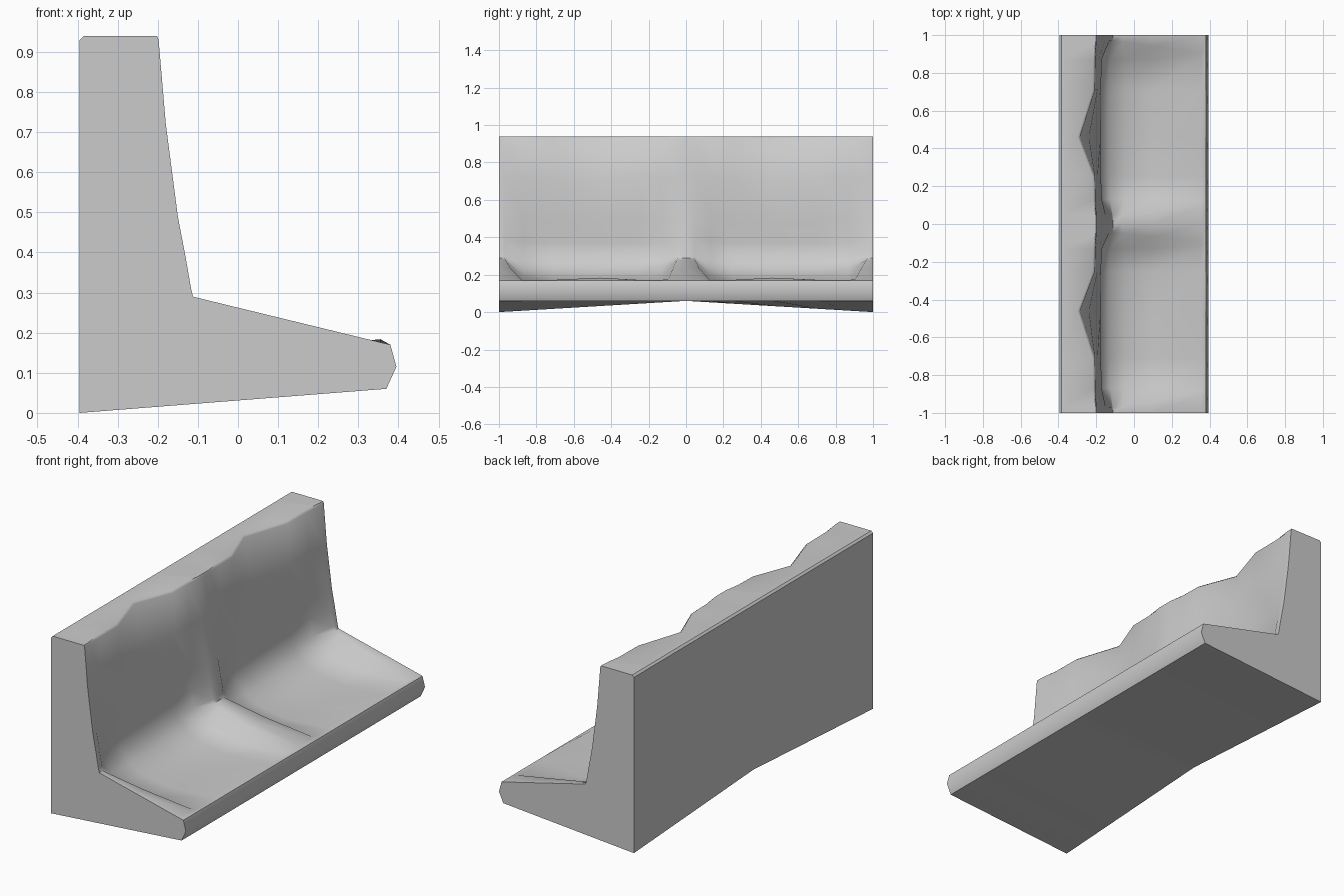
import bpy, bmesh, math

if "Cube" in bpy.data.objects:
    bpy.data.objects.remove(bpy.data.objects["Cube"])

# Cross-sections (x, z, t, g): t blends back y-spacing to front, g is notch depth
RIDGE = [(-0.395, 0.93, 0, 0), (-0.385, 0.94, 0, 0), (-0.202, 0.94, 0, 1), (-0.198, 0.93, 0, 1),
         (-0.18, 0.72, 0, .55), (-0.15, 0.49, 0, 0), (-0.131, 0.39, 0, 0), (-0.117, 0.31, 0, 0),
         (-0.112, 0.29, 0, 0), (-0.06, 0.277, .1, 0), (0.1, 0.238, .45, 0), (0.355, 0.176, 1, 0),
         (0.38, 0.17, 1, 0), (0.395, 0.115, 1, 0), (0.37, 0.06, 1, 0)]
POCKET = [(-0.395, 0.93), (-0.385, 0.94), (-0.218, 0.94), (-0.206, 0.93),
          (-0.193, 0.72), (-0.175, 0.49), (-0.195, 0.37), (-0.18, 0.28),
          (-0.13, 0.222), (-0.05, 0.182), (0.1, 0.157), (0.355, 0.172),
          (0.38, 0.17), (0.395, 0.115), (0.37, 0.06)]
# Stations from the middle to one end: y at back, y at front, pocket weight, notch
HALF = [(0, 0, 0, 0), (.045, .095, 0, 0), (.13, .125, .8, 0), (.25, .25, 1, 0), (.46, .46, 1.06, 1),
        (.71, .71, 1, 0), (.87, .88, .85, 0), (.97, .905, 0, 0), (1, 1, 0, 0)]
stations = [(-a, -b, w, n) for a, b, w, n in HALF[:0:-1]] + HALF


def section(bm, yb, yf, w, notch):
    """One closed slice of the bench."""
    out = []
    for (x, z, t, g), (px, pz) in zip(RIDGE, POCKET):
        out.append(bm.verts.new((x + (px - x) * w - 0.08 * g * notch,
                                 yb + (yf - yb) * t,
                                 z + (pz - z) * w + (0.012 * notch if x == 0.355 else 0))))
    out.append(bm.verts.new((-0.395, yb, 0.06 * (1 - abs(yb)))))
    return out


# Two-seat bench body lofted along y
bm = bmesh.new()
rings = [section(bm, *s) for s in stations]
n = len(rings[0])
for a, b in zip(rings, rings[1:]):
    for i in range(n):
        j = (i + 1) % n
        bm.faces.new((a[i], a[j], b[j], b[i]))
# Flat end panels
bm.faces.new(rings[0])
bm.faces.new(rings[-1])
bmesh.ops.recalc_face_normals(bm, faces=bm.faces)

mesh = bpy.data.meshes.new("bench_body")
bm.to_mesh(mesh)
bm.free()
bench = bpy.data.objects.new("bench_body", mesh)
bpy.context.collection.objects.link(bench)
bpy.context.view_layer.objects.active = bench
bench.select_set(True)
bpy.ops.object.shade_smooth_by_angle(angle=math.radians(42))
